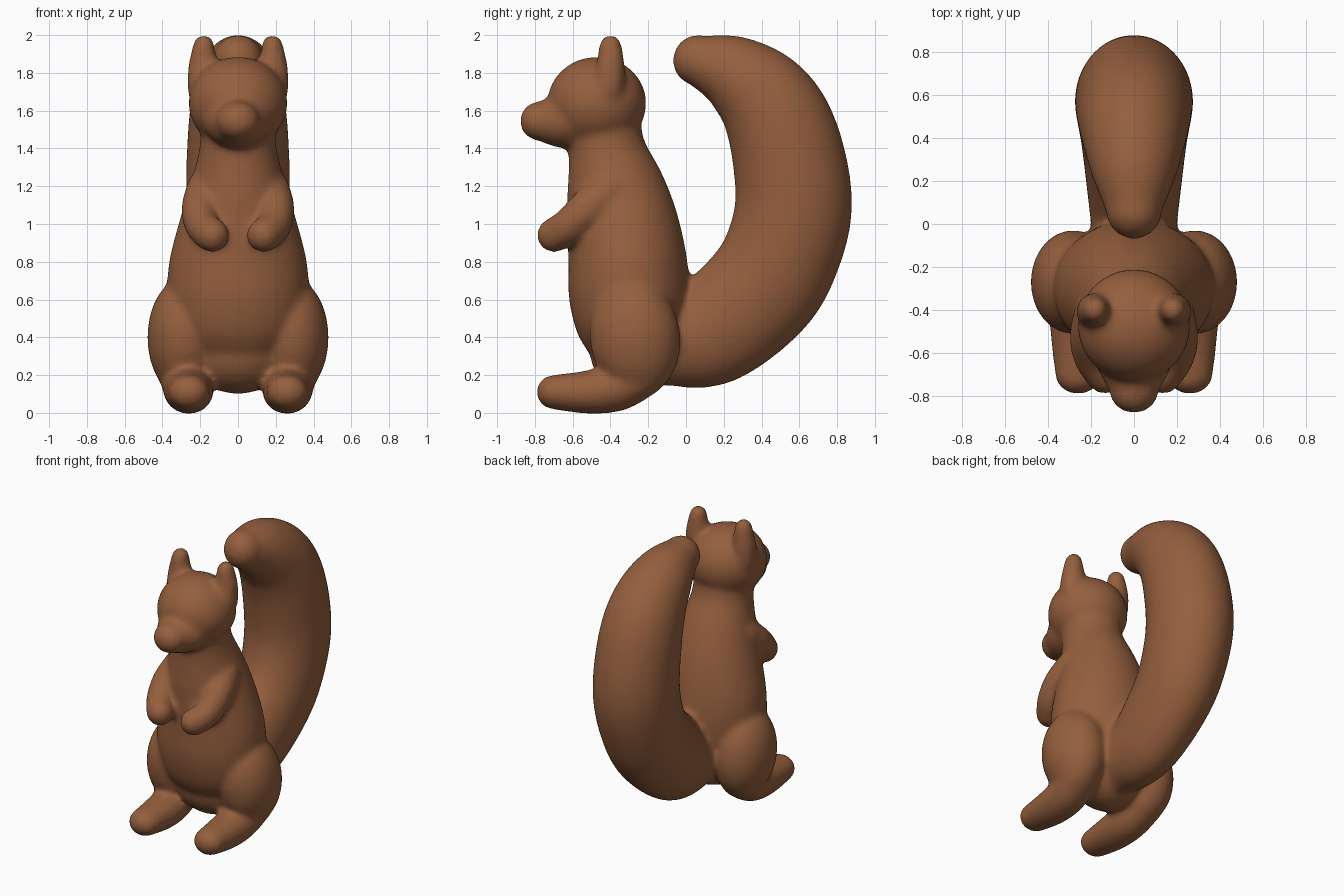
import bpy, bmesh, math
from mathutils import Vector, Matrix

if "Cube" in bpy.data.objects:
    bpy.data.objects.remove(bpy.data.objects["Cube"])

bm = bmesh.new()


def catmull(a, b, c, d, t):
    return [0.5 * (2 * q + (r - p) * t + (2 * p - 5 * q + 4 * r - s) * t * t
                   + (3 * q - p - 3 * r + s) * t ** 3) for p, q, r, s in zip(a, b, c, d)]


def loft(stations, sides=32, steps=6, caps=6):
    """Round-ended tube through (x, y, z, side radius, depth radius)."""
    s = [stations[0]] + list(stations) + [stations[-1]]
    rows = [catmull(*s[i:i + 4], k / steps) for i in range(len(s) - 3) for k in range(steps)]
    rows.append(list(stations[-1]))
    pts = [Vector(r[:3]) for r in rows]
    frames = []
    for i, r in enumerate(rows):
        t = (pts[min(i + 1, len(pts) - 1)] - pts[max(i - 1, 0)]).normalized()
        frames.append((pts[i], t, r[3], r[4]))

    def cap(frame, sign):
        p, t, a, b = frame
        out = []
        for k in range(1, caps + 1):
            w = k / caps * math.radians(86)
            out.append((p + t * sign * min(a, b) * math.sin(w), t, a * math.cos(w), b * math.cos(w)))
        return out

    frames = cap(frames[0], -1)[::-1] + frames + cap(frames[-1], 1)
    rings = []
    for p, t, a, b in frames:
        u = (Vector((1, 0, 0)) - t * t.x).normalized()
        v = t.cross(u)
        rings.append([bm.verts.new(p + u * a * math.cos(q) + v * b * math.sin(q))
                      for q in (2 * math.pi * j / sides for j in range(sides))])
    for r0, r1 in zip(rings, rings[1:]):
        for j in range(sides):
            k = (j + 1) % sides
            bm.faces.new((r0[j], r0[k], r1[k], r1[j]))
    bm.faces.new(rings[0][::-1])
    bm.faces.new(rings[-1])


def ball(centre, radii, tilt=0):
    m = Matrix.Translation(centre) @ Matrix.Rotation(tilt, 4, 'X') @ Matrix.Diagonal((*radii, 1))
    bmesh.ops.create_uvsphere(bm, u_segments=40, v_segments=24, radius=1, matrix=m)


# torso and neck
loft([(0, -.28, .33, .27, .23), (0, -.29, .45, .35, .29), (0, -.30, .62, .375, .32),
      (0, -.31, .80, .365, .315), (0, -.335, 1.0, .315, .295), (0, -.375, 1.2, .255, .26),
      (0, -.42, 1.4, .205, .205), (0, -.44, 1.55, .20, .20)])

# head and muzzle
ball((0, -.472, 1.64), (.262, .262, .245))
loft([(0, -.52, 1.57, .20, .17), (0, -.66, 1.545, .175, .145), (0, -.775, 1.545, .115, .105)])

# bushy tail
loft([(0, -.10, .38, .19, .24), (0, .13, .43, .215, .29), (0, .385, .64, .245, .31),
      (0, .51, .85, .265, .31), (0, .57, 1.12, .275, .31), (0, .52, 1.45, .268, .292),
      (0, .415, 1.66, .245, .262), (0, .245, 1.80, .20, .205), (0, .06, 1.868, .13, .135)])

for s in (-1, 1):
    # ears
    loft([(s * .185, -.41, 1.72, .085, .085), (s * .185, -.40, 1.83, .08, .078),
          (s * .182, -.40, 1.945, .058, .06)])
    # arms and paws
    loft([(s * .17, -.40, 1.18, .105, .11), (s * .20, -.52, 1.08, .10, .105),
          (s * .19, -.62, .99, .09, .095), (s * .135, -.70, .94, .09, .092)])
    # thighs
    ball((s * .285, -.27, .40), (.195, .24, .315), .12)
    # feet
    loft([(s * .28, -.22, .21, .14, .12), (s * .265, -.36, .135, .135, .125),
          (s * .26, -.52, .11, .128, .115), (s * .26, -.70, .11, .108, .092)])

bmesh.ops.recalc_face_normals(bm, faces=bm.faces)
mesh = bpy.data.meshes.new("squirrel")
bm.to_mesh(mesh)
bm.free()
body = bpy.data.objects.new("squirrel", mesh)
bpy.context.collection.objects.link(body)

# melt the parts into one soft skin
rem = body.modifiers.new("fuse", 'REMESH')
rem.mode = 'VOXEL'
rem.voxel_size = .017
rem.use_smooth_shade = True
soft = body.modifiers.new("soften", 'SMOOTH')
soft.factor = .5
soft.iterations = 14

fur = bpy.data.materials.new("brown_fur")
fur.diffuse_color = (.30, .115, .048, 1)
fur.use_nodes = True
fur.node_tree.nodes["Principled BSDF"].inputs["Base Color"].default_value = fur.diffuse_color
mesh.materials.append(fur)
